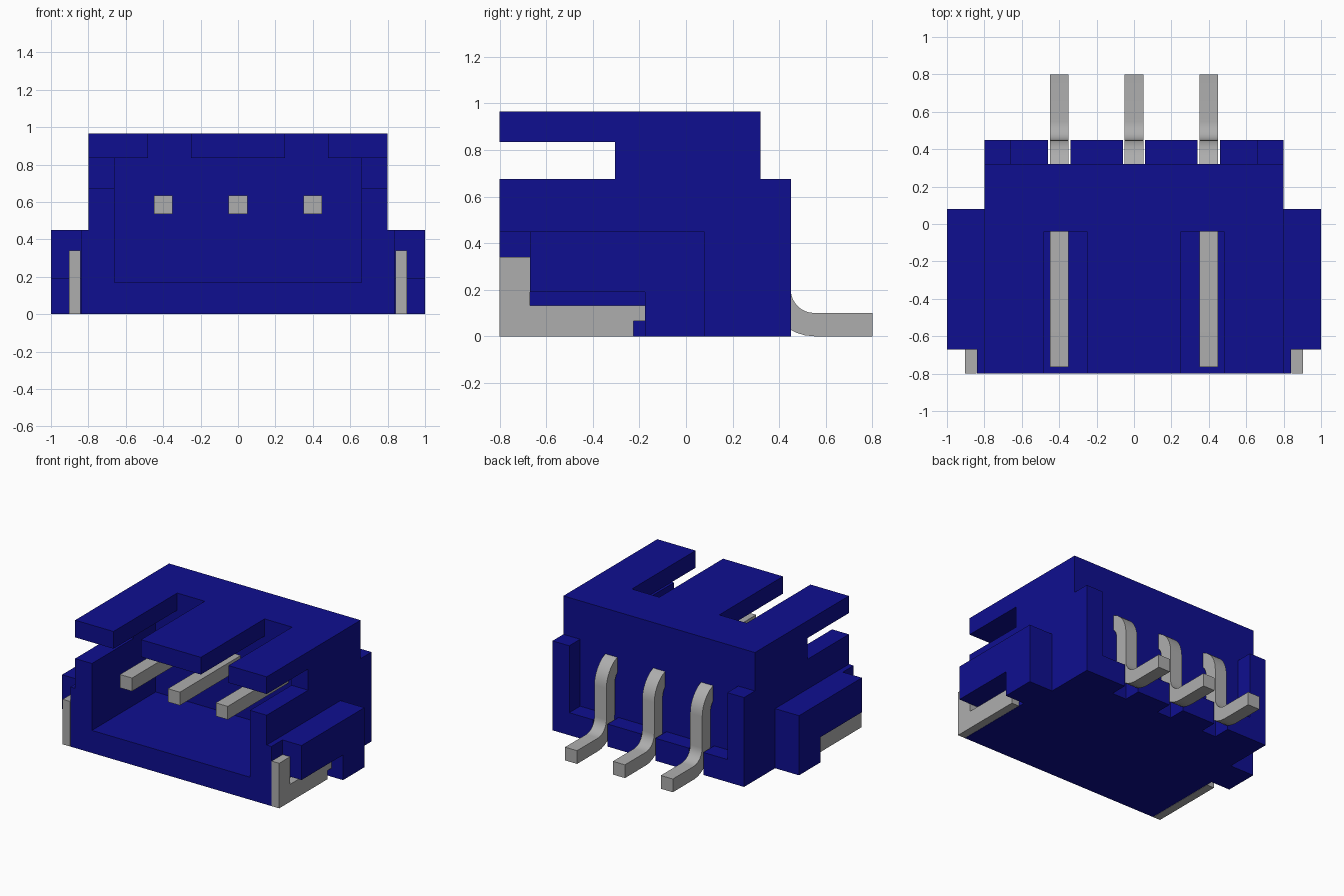
import bpy, bmesh, math

cube = bpy.data.objects.get("Cube")
if cube:
    bpy.data.objects.remove(cube, do_unlink=True)


def material(name, rgb):
    m = bpy.data.materials.new(name)
    m.use_nodes = True
    m.diffuse_color = (*rgb, 1)
    bsdf = next(n for n in m.node_tree.nodes if n.type == 'BSDF_PRINCIPLED')
    bsdf.inputs["Base Color"].default_value = (*rgb, 1)
    return m


BLUE = material("blue plastic", (0.0045, 0.0045, 0.28))
METAL = material("grey metal", (0.42, 0.42, 0.42))


def prism(name, profile, x0, x1, mat):
    """Extrude a (y, z) outline along x."""
    bm = bmesh.new()
    face = bm.faces.new([bm.verts.new((x0, y, z)) for y, z in profile])
    ext = bmesh.ops.extrude_face_region(bm, geom=[face])
    bmesh.ops.translate(bm, vec=(x1 - x0, 0, 0),
                        verts=[v for v in ext["geom"] if isinstance(v, bmesh.types.BMVert)])
    bmesh.ops.recalc_face_normals(bm, faces=bm.faces)
    me = bpy.data.meshes.new(name)
    bm.to_mesh(me)
    bm.free()
    me.materials.append(mat)
    ob = bpy.data.objects.new(name, me)
    bpy.context.collection.objects.link(ob)
    return ob


def box(name, x, y, z, mat=BLUE):
    return prism(name, [(y[0], z[0]), (y[1], z[0]), (y[1], z[1]), (y[0], z[1])], *x, mat)


def cut(target, x, y, z):
    """Subtract a box and remove the cutter."""
    cutter = box("cutter", x, y, z)
    cutter.hide_render = True
    mod = target.modifiers.new("cut", 'BOOLEAN')
    mod.operation, mod.solver, mod.object = 'DIFFERENCE', 'EXACT', cutter
    bpy.ops.object.select_all(action='DESELECT')
    bpy.context.view_layer.objects.active = target
    target.select_set(True)
    bpy.ops.object.modifier_apply(modifier=mod.name)
    bpy.data.objects.remove(cutter, do_unlink=True)


# Housing: side outline includes the side windows and the rear step
housing = prism("housing", [
    (-0.8, 0), (0.45, 0), (0.45, 0.675), (0.32, 0.675), (0.32, 0.965),
    (-0.8, 0.965), (-0.8, 0.835), (-0.305, 0.835), (-0.305, 0.675), (-0.8, 0.675)],
    -0.8, 0.8, BLUE)
cut(housing, (-0.66, 0.66), (-1, -0.04), (0.17, 0.835))      # plug cavity
cut(housing, (-0.66, 0.66), (0.32, 0.6), (0.17, 0.8))        # rear recess
for s in (-1, 1):                                            # roof slots
    cut(housing, sorted((s * 0.25, s * 0.48)), (-1, -0.04), (0.8, 1.1))
PIN_X = (-0.4, 0, 0.4)
for x in PIN_X:                                              # rear pin notches
    cut(housing, (x - 0.06, x + 0.06), (0.32, 0.6), (-0.1, 0.3))

# Side ribs, wings and solder tabs, on both sides
WING = [(-0.67, 0.19), (-0.175, 0.19), (-0.175, 0), (0.08, 0), (0.08, 0.45), (-0.67, 0.45)]
TAB = [(-0.8, 0), (-0.225, 0), (-0.225, 0.065), (-0.175, 0.065), (-0.175, 0.132),
       (-0.67, 0.132), (-0.67, 0.34), (-0.8, 0.34)]
for side, s in (("left", 1), ("right", -1)):
    box(side + "_rib", (s * 0.8, s * 0.84), (-0.8, 0.08), (0, 0.45))
    prism(side + "_wing", WING, s * 0.84, s * 1.0, BLUE)
    prism(side + "_solder_tab", TAB, s * 0.842, s * 0.904, METAL)


# Bent contact pins
def arc(cy, cz, r, a0, a1, n=8):
    return [(cy + r * math.cos(math.radians(a0 + (a1 - a0) * i / n)),
             cz + r * math.sin(math.radians(a0 + (a1 - a0) * i / n))) for i in range(n + 1)]


pin_outline = ([(-0.765, 0.535), (-0.765, 0.635)] + arc(0.25, 0.435, 0.2, 90, 0)
               + arc(0.55, 0.2, 0.1, 180, 270) + [(0.8, 0.1), (0.8, 0)]
               + arc(0.55, 0.2, 0.2, 270, 180) + arc(0.25, 0.435, 0.1, 0, 90))
for name, x in zip(("right_pin", "middle_pin", "left_pin"), PIN_X):
    pin = prism(name, pin_outline, x - 0.05, x + 0.05, METAL)
    bpy.ops.object.select_all(action='DESELECT')
    pin.select_set(True)
    bpy.context.view_layer.objects.active = pin
    bpy.ops.object.shade_smooth_by_angle(angle=math.radians(30))
